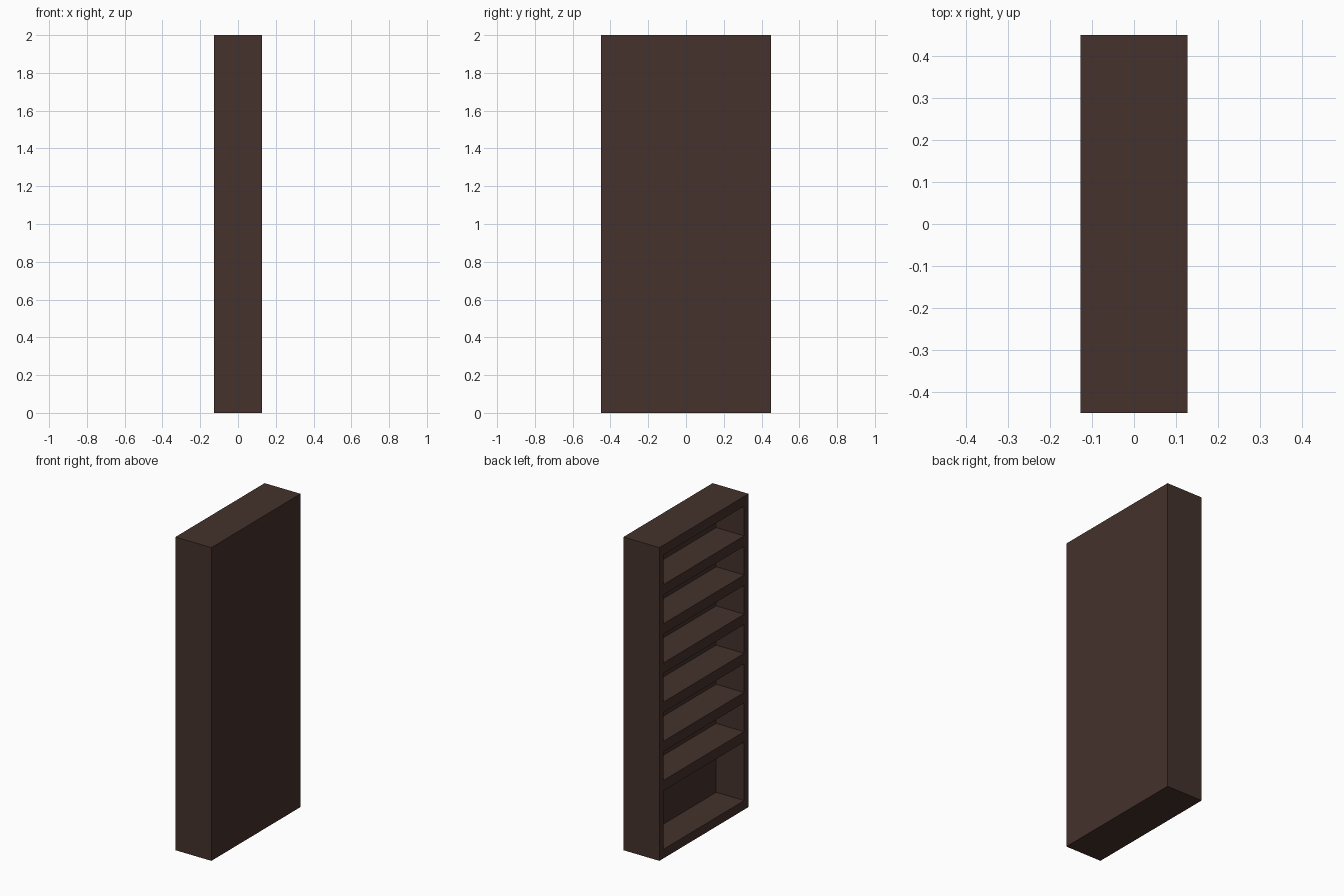
import bpy

if "Cube" in bpy.data.objects:
    bpy.data.objects.remove(bpy.data.objects["Cube"])

DEPTH, WIDTH, HEIGHT = 0.254, 0.90, 2.0
SIDE, BOARD, CAVITY = 0.044, 0.062, 0.198
FRONT = -DEPTH / 2  # the open side faces -x


def box(name, x, y, z):
    """Axis-aligned box from (min, max) ranges."""
    bpy.ops.mesh.primitive_cube_add(size=1, location=[sum(r) / 2 for r in (x, y, z)])
    ob = bpy.context.object
    ob.name = name
    ob.scale = [r[1] - r[0] for r in (x, y, z)]
    bpy.ops.object.transform_apply(location=True, rotation=False, scale=True)
    return ob


# Solid bookcase body
case = box("bookcase", (FRONT, -FRONT), (-WIDTH / 2, WIDTH / 2), (0, HEIGHT))
wood = bpy.data.materials.new("dark_wood")
wood.diffuse_color = (0.058, 0.032, 0.025, 1)
wood.use_nodes = True
wood.node_tree.nodes["Principled BSDF"].inputs["Base Color"].default_value = wood.diffuse_color
case.data.materials.append(wood)

# Compartments: one tall at the bottom, six equal ones above
floors = [BOARD - 0.004] + [0.498 + 0.25 * i for i in range(6)]
tops = [0.498 + 0.25 * i - BOARD - 0.004 for i in range(6)] + [HEIGHT - BOARD]
inner = WIDTH / 2 - SIDE
cutters = []
for i, (lo, hi) in enumerate(zip(floors, tops)):
    cut = box(f"compartment_cutter_{i}", (FRONT - 0.1, FRONT + CAVITY), (-inner, inner), (lo, hi))
    cut.data.materials.append(wood)
    cut.hide_render = True
    mod = case.modifiers.new(f"compartment_{i}", 'BOOLEAN')
    mod.operation = 'DIFFERENCE'
    mod.solver = 'EXACT'
    mod.object = cut
    cutters.append(cut)

# Bake the cuts and remove the cutters
bpy.context.view_layer.objects.active = case
for mod in list(case.modifiers):
    bpy.ops.object.modifier_apply(modifier=mod.name)
for cut in cutters:
    bpy.data.objects.remove(cut, do_unlink=True)
